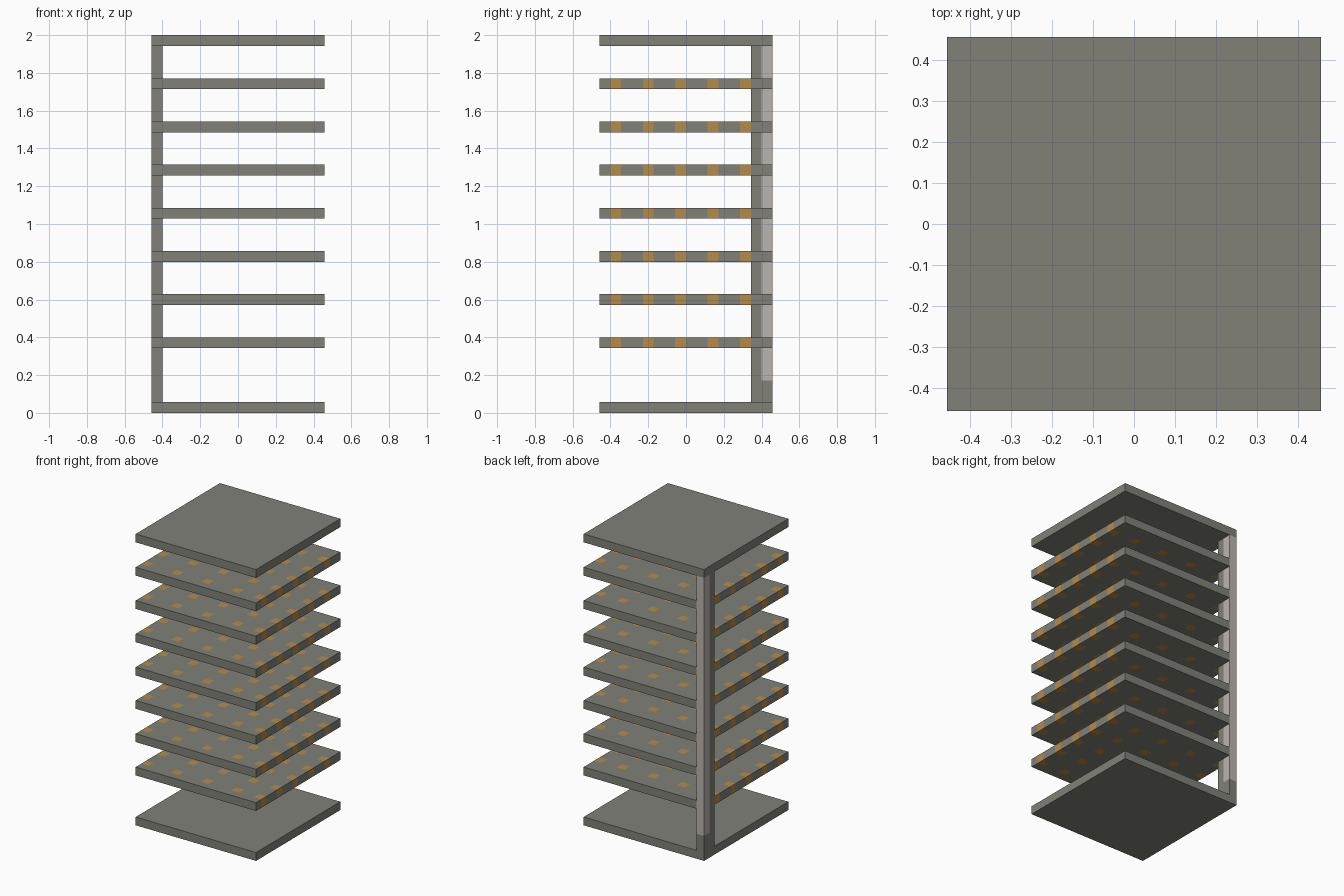
import bpy
import bmesh
from mathutils import Vector

cube = bpy.data.objects.get("Cube")
if cube:
    bpy.data.objects.remove(cube, do_unlink=True)

UNIT = 2 / 35          # the model sits on a grid of cubes, 16 x 16 x 35
SIDE = 16
ORIGIN = Vector((-SIDE / 2, -SIDE / 2, 0))


def material(name, color):
    mat = bpy.data.materials.new(name)
    mat.use_nodes = True
    mat.diffuse_color = (*color, 1)
    mat.node_tree.nodes["Principled BSDF"].inputs["Base Color"].default_value = (*color, 1)
    return mat


stone = material("stone grey", (0.22, 0.22, 0.19))
amber = material("amber", (0.46, 0.26, 0.07))
pale = material("pale grey", (0.50, 0.46, 0.43))


def block(name, low, high, mats, cuts=(), rule=None, drop=None):
    """Box in grid units, cut by (axis, position) planes and coloured by rule."""
    low, high = Vector(low), Vector(high)
    bm = bmesh.new()
    bmesh.ops.create_cube(bm, size=1)
    for v in bm.verts:
        v.co = low + Vector((v.co[i] + 0.5) * (high - low)[i] for i in range(3))
    for axis, pos in cuts:
        normal, point = Vector((0, 0, 0)), Vector((0, 0, 0))
        normal[axis], point[axis] = 1, pos
        bmesh.ops.bisect_plane(bm, geom=bm.verts[:] + bm.edges[:] + bm.faces[:],
                               plane_co=point, plane_no=normal, dist=1e-4)
    if drop:
        bmesh.ops.delete(bm, geom=[f for f in bm.faces if drop(f.calc_center_median())],
                         context='FACES')
    for f in bm.faces:
        f.material_index = int(rule(f.calc_center_median())) if rule else 0
    for v in bm.verts:
        v.co = (v.co + ORIGIN) * UNIT
    mesh = bpy.data.meshes.new(name)
    bm.to_mesh(mesh)
    bm.free()
    for mat in mats:
        mesh.materials.append(mat)
    obj = bpy.data.objects.new(name, mesh)
    bpy.context.collection.objects.link(obj)
    return obj


# Plain bottom and top slabs
block("base_slab", (0, 0, 0), (SIDE, SIDE, 1), [stone])
block("top_slab", (0, 0, 34), (SIDE, SIDE, 35), [stone])

# Spotted shelves, with the corner left open for the post
SPOT_X = (0, 4, 8, 12, 15)
SPOT_Y = range(1, SIDE, 3)


def near(value, starts):
    return any(s < value + 1e-3 and value - 1e-3 < s + 1 for s in starts)


def spotted(c):
    return near(c.x, SPOT_X) and any(s < c.y < s + 1 for s in SPOT_Y)


def in_post(c):
    return c.x < 1 and c.y > 14


edges_x = {e for s in SPOT_X for e in (s, s + 1) if 0 < e < SIDE}
edges_y = {e for s in SPOT_Y for e in (s, s + 1) if e < SIDE}
shelf_cuts = [(0, e) for e in sorted(edges_x)] + [(1, e) for e in sorted(edges_y)]
for n in range(7):
    z = 6 + 4 * n
    block(f"shelf_{n + 1}", (0, 0, z), (SIDE, SIDE, z + 1), [stone, amber],
          shelf_cuts, spotted, in_post)

# Corner post with a pale strip on its rear half
block("corner_post", (0, 14, 1), (1, SIDE, 34), [stone, pale], [(1, 15), (2, 3)],
      lambda c: c.y > 15 and 3 < c.z < 34)
